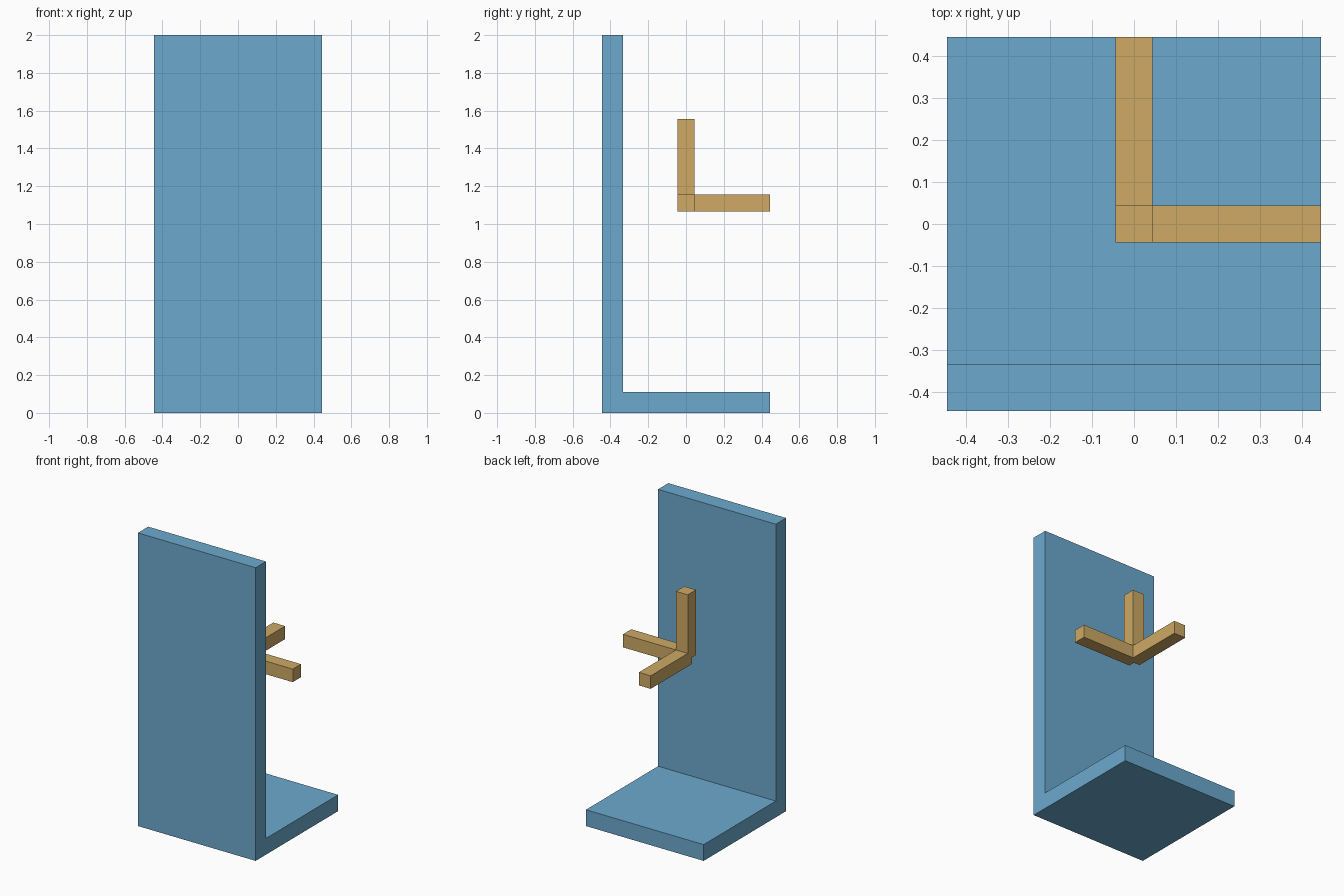
import bpy, bmesh
from mathutils import Vector

if "Cube" in bpy.data.objects:
    bpy.data.objects.remove(bpy.data.objects["Cube"])

U = 2 / 18          # model unit: the wall is 18 units tall
H = 4 * U           # half width of the base


def material(name, rgb):
    m = bpy.data.materials.new(name)
    m.diffuse_color = (*rgb, 1)
    m.use_nodes = True
    m.node_tree.nodes["Principled BSDF"].inputs["Base Color"].default_value = m.diffuse_color
    return m


def add_object(name, bm, mat):
    bmesh.ops.recalc_face_normals(bm, faces=bm.faces)
    me = bpy.data.meshes.new(name)
    bm.to_mesh(me)
    bm.free()
    me.materials.append(mat)
    ob = bpy.data.objects.new(name, me)
    bpy.context.collection.objects.link(ob)
    return ob


def box(name, lo, hi, mat):
    bm = bmesh.new()
    bmesh.ops.create_cube(bm, size=1)
    bmesh.ops.scale(bm, vec=hi - lo, verts=bm.verts)
    bmesh.ops.translate(bm, vec=(lo + hi) / 2, verts=bm.verts)
    return add_object(name, bm, mat)


blue = material("blue", (0.15, 0.40, 0.62))
gold = material("gold", (0.62, 0.40, 0.13))

# Floor and wall: one L profile extruded along x
profile = [(-H, 0), (H, 0), (H, U), (-H + U, U), (-H + U, 2), (-H, 2)]
bm = bmesh.new()
face = bm.faces.new([bm.verts.new((-H, y, z)) for y, z in profile])
ext = bmesh.ops.extrude_face_region(bm, geom=[face])
bmesh.ops.translate(bm, vec=(2 * H, 0, 0),
                    verts=[v for v in ext["geom"] if isinstance(v, bmesh.types.BMVert)])
add_object("floor_and_wall", bm, blue)

# Three arms, each starting at the shared centre and running along one axis
centre = Vector((0, 0, 10 * U))
r = 0.4 * U
for axis, label in enumerate("xyz"):
    lo, hi = Vector((-r, -r, -r)), Vector((r, r, r))
    lo[axis], hi[axis] = 0, H
    box(f"arm_{label}", centre + lo, centre + hi, gold)
